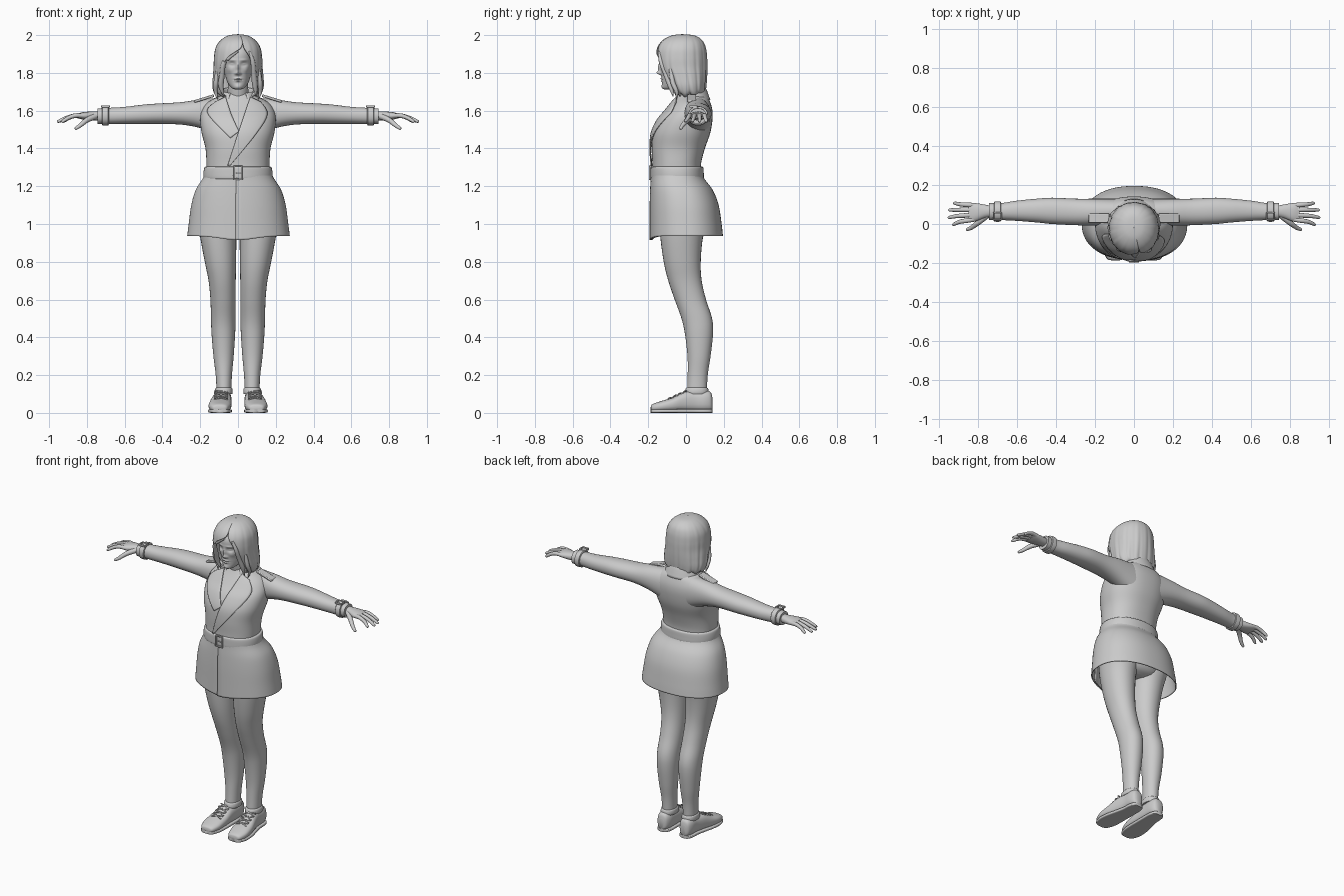
import bpy, bmesh
from math import sin, cos, pi, radians, exp, copysign
from mathutils import Vector, Matrix


def at(rows, t):
    """Catmull-Rom sample of a table of rows, t in 0..1"""
    t = max(0, min(1, t)) * (len(rows) - 1)
    i = min(int(t), len(rows) - 2)
    f = t - i
    p = [rows[max(0, min(len(rows) - 1, i + k))] for k in (-1, 0, 1, 2)]
    return [b + .5 * f * (c - a + f * (2 * a - 5 * b + 4 * c - d + f * (3 * (b - c) + d - a)))
            for a, b, c, d in zip(*p)]


def finish(name, bm, mirror=False, solid=0, bevel=0):
    bmesh.ops.remove_doubles(bm, verts=bm.verts, dist=1e-5)
    bmesh.ops.recalc_face_normals(bm, faces=bm.faces)
    me = bpy.data.meshes.new(name)
    bm.to_mesh(me)
    bm.free()
    me.shade_smooth()
    me.set_sharp_from_angle(angle=radians(45))
    ob = bpy.data.objects.new(name, me)
    bpy.context.collection.objects.link(ob)
    if solid:
        m = ob.modifiers.new("thickness", 'SOLIDIFY')
        m.thickness, m.offset = solid, 0
    if bevel:
        m = ob.modifiers.new("bevel", 'BEVEL')
        m.width, m.segments = bevel, 2
    if mirror:
        ob.modifiers.new("mirror", 'MIRROR').use_mirror_merge = False
    return ob


def surf(name, fn, nu, nv, closed=True, caps=True, **kw):
    """Grid surface from fn(u, v)"""
    bm = bmesh.new()
    n = nu if closed else nu + 1
    g = [[bm.verts.new(fn(i / nu, j / nv)) for i in range(n)] for j in range(nv + 1)]
    for j in range(nv):
        for i in range(nu):
            k = (i + 1) % n
            bm.faces.new((g[j][i], g[j][k], g[j + 1][k], g[j + 1][i]))
    if closed and caps:
        bm.faces.new(g[0])
        bm.faces.new(g[-1])
    return finish(name, bm, **kw)


def ring(row, a, p=2.2, s=1):
    """Superellipse point; row = position, then min/max on both cross axes"""
    w, u0, u1, v0, v1 = row[:5]
    q = lambda c: copysign(abs(c) ** (2 / p), c) * s / 2
    return w, (u0 + u1) / 2 + (u1 - u0) * q(cos(a)), (v0 + v1) / 2 + (v1 - v0) * q(sin(a))


def loft(name, rows, axis='z', p=2.2, n=40, sub=5, bump=None, **kw):
    def fn(u, v):
        w, a, b = ring(at(rows, v), 2 * pi * u, p)
        co = {'z': (a, b, w), 'x': (w, a, b), 'y': (a, w, b)}[axis]
        return bump(*co) if bump else co
    return surf(name, fn, n, sub * (len(rows) - 1), **kw)


def sym(rows):
    return [(z, -x, x, a, b) for z, x, a, b in rows]


def tube(name, rows, n=12, sub=5, **kw):
    def fn(u, v):
        x, y, z, r = at(rows, v)
        t = (Vector(at(rows, v + .02)[:3]) - Vector(at(rows, v - .02)[:3])).normalized()
        s = t.cross(Vector((0, 0, 1)) if abs(t.z) < .8 else Vector((1, 0, 0))).normalized()
        return Vector((x, y, z)) + r * (cos(2 * pi * u) * s + sin(2 * pi * u) * s.cross(t))
    return surf(name, fn, n, sub * (len(rows) - 1), **kw)


def boxes(name, parts, tilt=0, **kw):
    bm = bmesh.new()
    for c, s in parts:
        bmesh.ops.create_cube(bm, size=1, matrix=Matrix.Translation(c) @ Matrix.Rotation(tilt, 4, 'Y')
                              @ Matrix.Diagonal((*s, 1)))
    return finish(name, bm, **kw)


# Coat body
TORSO = sym([(1.25, .165, -.178, .08), (1.32, .167, -.178, .08), (1.40, .172, -.182, .10),
             (1.48, .192, -.176, .128), (1.55, .20, -.145, .14), (1.60, .192, -.105, .14),
             (1.64, .165, -.075, .13), (1.67, .115, -.055, .115), (1.69, .07, -.045, .085)])
loft("coat_body", TORSO, p=2.3, n=56)


def on_chest(x, z, lift):
    lo, hi = 0, 1
    for _ in range(25):
        m = (lo + hi) / 2
        lo, hi = (m, hi) if at(TORSO, m)[0] < z else (lo, m)
    _, _, rx, y0, y1 = at(TORSO, lo)
    k = max(0, 1 - min(1, abs(x) / rx) ** 2.3) ** (1 / 2.3)
    return x, (y0 + y1) / 2 - (y1 - y0) / 2 * k - lift, z


# Lapels wrapped over the chest
def lapel(name, inner, outer, lift):
    def fn(u, v):
        a, b = at(inner, v), at(outer, v)
        return on_chest(a[0] + (b[0] - a[0]) * u, a[1] + (b[1] - a[1]) * u, lift)
    surf(name, fn, 10, 24, closed=False, solid=.007)


lapel("right_lapel", [(-.065, 1.672), (-.035, 1.58), (.005, 1.49)],
      [(-.12, 1.645), (-.16, 1.585), (-.04, 1.455)], .005)
lapel("left_lapel", [(.065, 1.672), (.03, 1.57), (0, 1.48), (-.055, 1.31)],
      [(.12, 1.645), (.155, 1.58), (.098, 1.48), (-.045, 1.305)], .008)


# Folded collar around the back of the neck
def collar(u, v):
    a = radians(-62 + 304 * u)
    front = (1 - sin(a)) / 2
    x, z, k = at([(.078, 1.66, 0), (.082, 1.715, 0), (.092, 1.715, 0), (.118, 1.655, 0)], v)
    return x * cos(a), .025 + x * .85 * sin(a), z - .035 * front


surf("collar", collar, 40, 12, closed=False, solid=.008)

# Wrapped coat skirt with overlapping front edge
SKIRT = sym([(1.28, .17, -.183, .085), (1.24, .188, -.183, .095), (1.18, .226, -.186, .14),
             (1.10, .25, -.188, .172), (1.0, .264, -.188, .188), (.937, .272, -.188, .195)])


def skirt(u, v):
    z, x, y = ring(at(SKIRT, v), radians(-92 + 405 * u), 2.25, 1.008 - .045 * u)
    if y < 0:
        z -= .022 * v ** 3 * exp(-(x / .13) ** 2)
    return x, y, z


surf("coat_skirt", skirt, 80, 25, closed=False, solid=.006)

# Belt and buckle
loft("belt", sym([(1.238, .172, -.18, .085), (1.242, .182, -.187, .094), (1.27, .183, -.188, .094),
                  (1.298, .178, -.187, .092), (1.304, .168, -.18, .085)]), n=56)
boxes("belt_buckle", [((0, -.192, 1.305), (.05, .01, .008)), ((0, -.192, 1.237), (.05, .01, .008)),
                      ((-.022, -.192, 1.27), (.008, .01, .07)), ((.022, -.192, 1.27), (.008, .01, .07)),
                      ((.005, -.192, 1.27), (.03, .006, .006))], bevel=.002)

# Sleeves, shoulder straps and cuff straps
loft("sleeve", [(.09, .0, .13, 1.47, 1.668), (.20, -.008, .13, 1.508, 1.66), (.30, -.006, .13, 1.526, 1.645),
                (.42, 0, .135, 1.53, 1.638), (.50, .008, .13, 1.53, 1.632), (.60, .016, .12, 1.53, 1.62),
                (.68, .02, .108, 1.53, 1.615), (.745, .02, .108, 1.53, 1.612)], 'x', n=32, mirror=True)
boxes("shoulder_strap", [((.18, .03, 1.664), (.11, .048, .014))], tilt=.3, mirror=True, bevel=.004)
loft("cuff_strap", [(.685, .02, .108, 1.53, 1.615), (.687, .012, .116, 1.522, 1.624),
                    (.717, .012, .116, 1.522, 1.622), (.719, .02, .108, 1.53, 1.612)], 'x', n=32, sub=2, mirror=True)
boxes("cuff_buckle", [((.702 + dx, .04, 1.622), (sx, sy, .012)) for dx, sx, sy in
                      ((-.02, .007, .04), (.02, .007, .04))] +
      [((.702, .04 + dy, 1.622), (.045, .007, .012)) for dy in (-.018, .018)], mirror=True, bevel=.002)

# Hands
loft("palm", [(.72, .04, .09, 1.55, 1.597), (.77, .03, .1, 1.548, 1.596), (.82, .012, .108, 1.553, 1.592),
              (.85, .014, .107, 1.56, 1.584)], 'x', n=24, mirror=True)
for name, y0, x1, y1 in (("index_finger", .024, .935, -.002), ("middle_finger", .048, .957, .034),
                         ("ring_finger", .073, .955, .072), ("little_finger", .096, .93, .107)):
    tube(name, [(.82, y0, 1.573, .012), (.86, y0 * .75 + y1 * .25, 1.574, .012),
                (.5 * (.86 + x1), (y0 + y1) / 2, 1.562, .0105), (x1 - .008, y1, 1.544, .008),
                (x1, y1, 1.541, .003)], sub=4, mirror=True)
tube("thumb", [(.755, .045, 1.57, .016), (.80, .008, 1.55, .014), (.835, -.018, 1.522, .011),
               (.858, -.028, 1.506, .008), (.863, -.03, 1.503, .003)], mirror=True)

# Legs and hips
loft("leg", [(1.12, .0, .21, -.13, .12), (1.02, .002, .212, -.14, .12), (.93, .008, .20, -.136, .09),
             (.80, .01, .176, -.118, .078), (.70, .012, .156, -.094, .083), (.60, .012, .146, -.06, .106),
             (.50, .013, .143, -.024, .138), (.42, .015, .14, -.006, .143), (.30, .023, .13, .008, .13),
             (.20, .032, .118, .009, .115), (.10, .036, .113, .005, .11)], p=2.1, n=32, mirror=True)
loft("hips", sym([(.95, .06, -.06, .06), (.98, .15, -.13, .11), (1.08, .215, -.15, .14), (1.2, .18, -.15, .09)]))

# Shoes with soles, ankle bands and laces
SHOE = [(-.187, .078, .112, .016, .03), (-.178, .056, .138, .008, .046), (-.13, .038, .155, .006, .063),
        (-.07, .034, .152, .006, .082), (-.01, .034, .138, .006, .112), (.05, .034, .125, .006, .118),
        (.10, .035, .122, .006, .12), (.13, .046, .112, .01, .11), (.14, .062, .096, .02, .08)]
loft("shoe", SHOE, 'y', p=2.5, n=28, mirror=True)
loft("shoe_sole", [(y, a - .002, b + .002, 0, .02) for y, a, b, _, _ in SHOE], 'y', p=5, n=28, mirror=True)
loft("ankle_band", [(.10, .03, .12, -.004, .117), (.112, .028, .122, -.006, .12), (.128, .03, .12, -.002, .117),
                    (.134, .036, .114, .004, .11)], n=28, mirror=True)
for k in range(4):
    y, z = -.095 + .026 * k, .077 + .0115 * k
    for s in (-1, 1):
        tube("shoe_lace", [(.09 - .035 * s, y, z - .006, .004), (.09, y + .01, z + .003, .004),
                           (.09 + .035 * s, y + .02, z + .004, .004)], n=8, mirror=True)

# Neck and head with sculpted face
tube("neck", [(0, .02, 1.60, .075), (0, .012, 1.66, .06), (0, -.005, 1.72, .054), (0, -.015, 1.78, .054)], n=28)
FACE = [(0, 1.800, .011, .010, .019), (0, 1.825, .009, .025, .012), (.012, 1.796, .007, .006, .006),
        (.032, 1.846, .017, .011, -.013), (.032, 1.846, .011, .005, .007), (.032, 1.868, .02, .005, .004),
        (0, 1.770, .018, .005, .007), (0, 1.757, .015, .005, .007), (0, 1.7635, .02, .002, -.004),
        (0, 1.727, .018, .012, .006), (.045, 1.815, .016, .016, .005)]


def face(x, y, z):
    if y < -.03:
        for bx, bz, sx, sz, amp in FACE:
            for c in {bx, -bx}:
                y -= amp * exp(-((x - c) / sx) ** 2 - ((z - bz) / sz) ** 2)
    return x, y, z


loft("head", sym([(1.712, .012, -.11, -.075), (1.718, .03, -.122, -.04), (1.735, .047, -.125, .0),
                  (1.76, .06, -.127, .04), (1.79, .068, -.131, .065), (1.83, .076, -.137, .08),
                  (1.87, .08, -.142, .09), (1.91, .079, -.138, .09), (1.95, .064, -.112, .07),
                  (1.98, .03, -.07, .03)]), n=112, sub=10, bump=face)

# Bob haircut: shell rows carry the two edge angles of the face opening
HAIR = [(2.0, -.001, .001, -.021, -.019, 13, 13), (1.993, -.05, .05, -.075, .045, 13, 13),
        (1.968, -.09, .09, -.122, .083, 13, 13), (1.93, -.114, .114, -.148, .10, 6, 16),
        (1.88, -.122, .122, -.156, .106, -26, 30), (1.83, -.124, .124, -.15, .107, -36, 38),
        (1.78, -.128, .128, -.125, .106, -38, 41), (1.73, -.13, .13, -.10, .102, -40, 46),
        (1.695, -.118, .118, -.08, .095, -44, 54), (1.682, -.09, .09, -.06, .075, -44, 54)]


def hair(u, v):
    row = at(HAIR, v)
    a = -90 + row[6] + (360 + row[5] - row[6]) * u
    s = 1 + v * .016 * sin(radians(a) * 17 + 2 * v) + .008 * v * sin(radians(a) * 29)
    z, x, y = ring(row, radians(a), 2.1, s)
    return x, y, z + .012 * v ** 6 * sin(radians(a) * 11)


surf("hair", hair, 120, 54, closed=False, solid=.01)
for s in (-1, 1):
    tube("front_lock", [(.03 + .03 * s, -.142, 1.915, .006), (.074 * s + .004, -.132, 1.86, .012),
                        (.084 * s, -.105, 1.79, .014), (.09 * s, -.082, 1.73, .014),
                        (.085 * s + .012, -.068, 1.675, .002)])
    tube("side_lock", [(.108 * s, -.08, 1.82, .01), (.116 * s, -.07, 1.75, .013), (.118 * s, -.05, 1.70, .01),
                       (.107 * s, -.05, 1.66, .002)])
